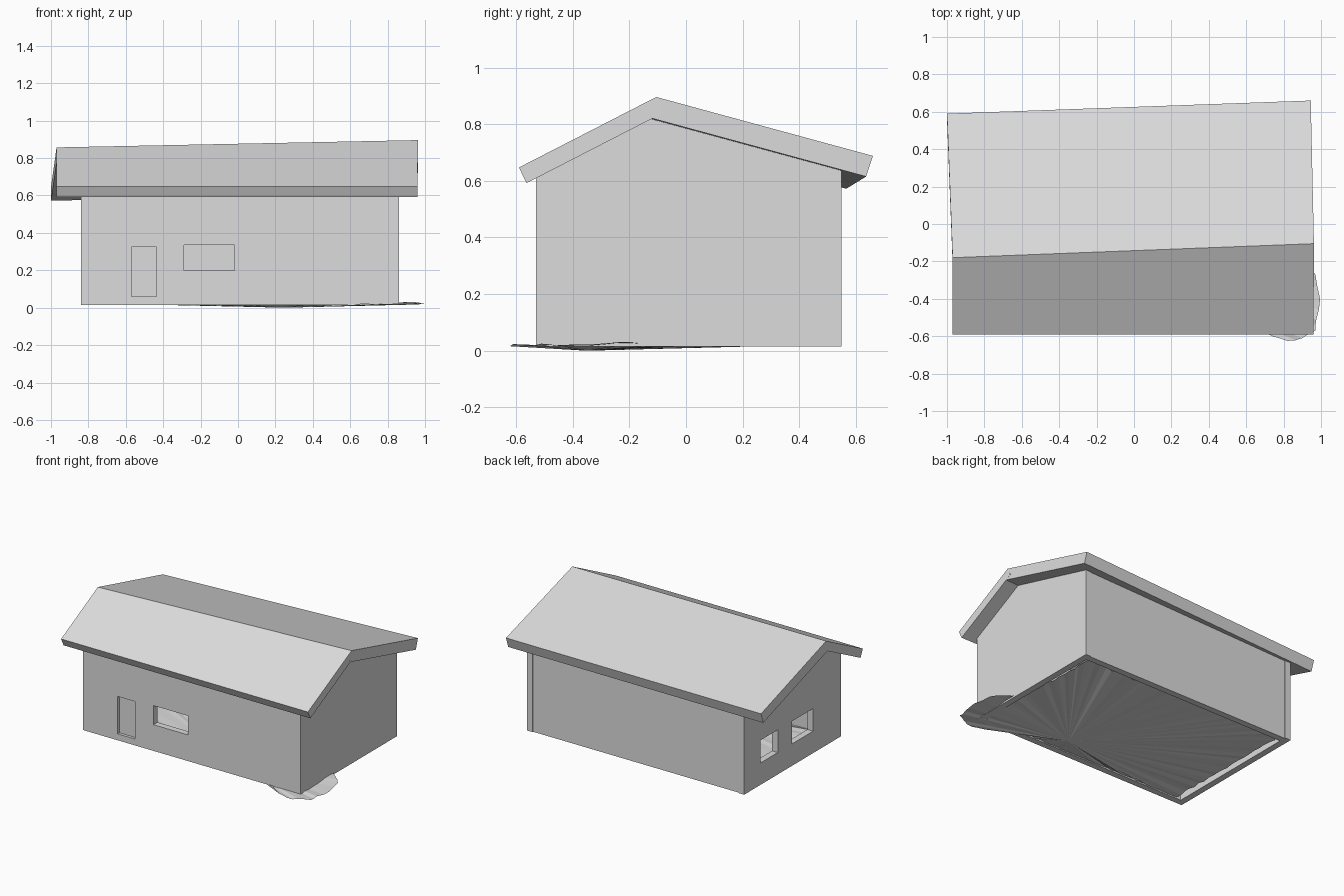
import bpy, bmesh, random
from mathutils import Vector

random.seed(4)
if "Cube" in bpy.data.objects:
    bpy.data.objects.remove(bpy.data.objects["Cube"], do_unlink=True)

# One plain colour for the whole building
GREY = (0.72, 0.72, 0.72, 1)
grey = bpy.data.materials.new("light_grey")
grey.use_nodes = True
grey.diffuse_color = GREY
grey.node_tree.nodes["Principled BSDF"].inputs["Base Color"].default_value = GREY


def finish(name, bm):
    mesh = bpy.data.meshes.new(name)
    bm.to_mesh(mesh)
    bm.free()
    mesh.materials.append(grey)
    obj = bpy.data.objects.new(name, mesh)
    bpy.context.collection.objects.link(obj)
    return obj


def solid(name, ring, push):
    """Extrude a flat ring of points along a vector."""
    bm = bmesh.new()
    face = bm.faces.new([bm.verts.new(p) for p in ring])
    out = bmesh.ops.extrude_face_region(bm, geom=[face], use_keep_orig=True)
    moved = [v for v in out["geom"] if isinstance(v, bmesh.types.BMVert)]
    bmesh.ops.translate(bm, verts=moved, vec=push)
    bmesh.ops.recalc_face_normals(bm, faces=bm.faces)
    return finish(name, bm)


def cut(wall, low, high):
    """Cut a box-shaped opening into a wall."""
    (x0, y0, z0), (x1, y1, z1) = low, high
    ring = [(x0, y0, z0), (x1, y0, z0), (x1, y0, z1), (x0, y0, z1)]
    cutter = solid("opening_cutter", ring, (0, y1 - y0, 0))
    cutter.hide_render = True
    mod = wall.modifiers.new("opening", 'BOOLEAN')
    mod.operation = 'DIFFERENCE'
    mod.solver = 'EXACT'
    mod.object = cutter
    bpy.context.view_layer.objects.active = wall
    bpy.ops.object.modifier_apply(modifier=mod.name)
    bpy.data.objects.remove(cutter, do_unlink=True)


LEFT, RIGHT, FRONT, BACK = 0.86, -0.84, -0.53, 0.55
BASE, THICK = 0.015, 0.045

# Gable walls, reaching up into the roof slabs
def gable(name, x, push, apex, back_top):
    profile = [(FRONT, BASE), (BACK, BASE), (BACK, back_top), apex, (FRONT, 0.635)]
    return solid(name, [(x, y, z) for y, z in profile], (push, 0, 0))

gable("left_gable_wall", LEFT, -THICK, (-0.13, 0.84), 0.66)
right_wall = gable("right_gable_wall", RIGHT, THICK, (-0.18, 0.81), 0.61)

# Long walls between the gables
def long_wall(name, y, push, top_right, top_left):
    x0, x1 = RIGHT + THICK, LEFT - THICK
    ring = [(x0, y, BASE), (x1, y, BASE), (x1, y, top_left), (x0, y, top_right)]
    return solid(name, ring, (0, push, 0))

front_wall = long_wall("front_wall", FRONT, THICK, 0.635, 0.635)
long_wall("back_wall", BACK - 0.006, -THICK, 0.61, 0.66)

# Door recess and window openings
cut(front_wall, (-0.57, FRONT - 0.1, 0.06), (-0.435, FRONT + 0.02, 0.325))
cut(front_wall, (-0.29, FRONT - 0.1, 0.2), (-0.02, FRONT + 0.1, 0.335))
for y0, y1 in ((0.175, 0.37), (-0.22, 0.015)):
    cut(right_wall, (RIGHT - 0.1, y0, 0.17), (RIGHT + 0.1, y1, 0.33))

# Roof slabs meeting along a slanting ridge
ridge_right, ridge_left = (-0.97, -0.18, 0.857), (0.962, -0.105, 0.896)
solid("front_roof", [(-0.97, -0.59, 0.647), (0.96, -0.59, 0.647), ridge_left, ridge_right],
      (0, 0.027, -0.055))
solid("back_roof", [ridge_right, ridge_left, (0.945, 0.66, 0.688), (-1.0, 0.59, 0.645)],
      (0, -0.024, -0.073))

# Ragged floor sheet spilling out under the front left corner
outline = [(-0.76, -0.49), (0.6, -0.5), (0.74, -0.6), (0.82, -0.625), (0.9, -0.61),
           (0.97, -0.57), (0.975, -0.51), (0.995, -0.4), (0.97, -0.27), (0.9, -0.2),
           (0.8, -0.1), (0.77, 0.48), (-0.77, 0.51)]
bm = bmesh.new()
rim = []
for a, b in zip(outline, outline[1:] + outline[:1]):
    a, b = Vector(a), Vector(b)
    steps = max(2, int((b - a).length / 0.045))
    for i in range(steps):
        p = a.lerp(b, i / steps)
        j = 0.006 if i else 0
        rim.append(bm.verts.new((p.x + random.uniform(-j, j), p.y + random.uniform(-j, j),
                                 0.026 + 0.02 * (p.y + 0.3) * (p.x > 0.6)
                                 + random.uniform(-0.004, 0.004))))
hub = bm.verts.new((0.25, -0.35, 0))
for a, b in zip(rim, rim[1:] + rim[:1]):
    bm.faces.new((hub, a, b))
finish("floor_sheet", bm)
